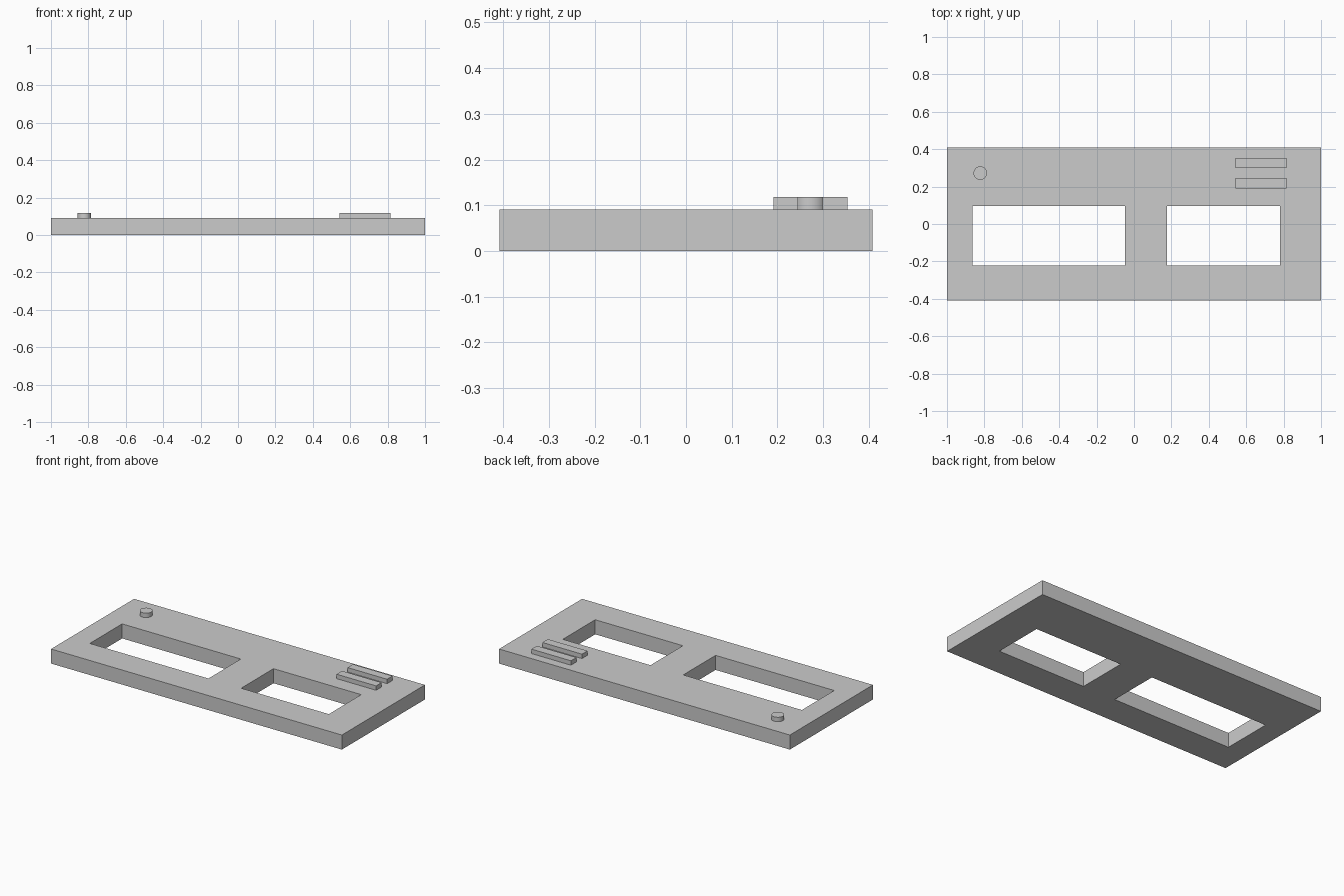
import bpy

old = bpy.data.objects.get("Cube")
if old:
    bpy.data.objects.remove(old, do_unlink=True)

THICK = 0.0905    # panel thickness
RAISE = 0.0275    # height of the raised details
SINK = 0.01       # overlap of the details into the panel

grey = bpy.data.materials.new("light grey")
grey.use_nodes = True
colour = (0.6, 0.6, 0.6, 1)
grey.diffuse_color = colour
grey.node_tree.nodes["Principled BSDF"].inputs["Base Color"].default_value = colour


def block(name, x, y, z):
    """Box spanning the given (low, high) ranges."""
    spans = (x, y, z)
    bpy.ops.mesh.primitive_cube_add(size=1, location=[sum(s) / 2 for s in spans])
    ob = bpy.context.object
    ob.name = name
    ob.scale = [s[1] - s[0] for s in spans]
    bpy.ops.object.transform_apply(location=False, rotation=False, scale=True)
    ob.data.materials.append(grey)
    return ob


# Flat panel with two rectangular windows cut through
panel = block("panel", (-1, 1), (-0.408, 0.408), (0, THICK))
for side, span in (("right", (-0.864, -0.048)), ("left", (0.177, 0.78))):
    cutter = block(side + "_window_cutter", span, (-0.222, 0.096), (-0.1, 0.2))
    cutter.hide_render = True
    cut = panel.modifiers.new(side + "_window", "BOOLEAN")
    cut.operation = "DIFFERENCE"
    cut.solver = "EXACT"
    cut.object = cutter
    bpy.context.view_layer.objects.active = panel
    bpy.ops.object.modifier_apply(modifier=cut.name)
    bpy.data.objects.remove(cutter, do_unlink=True)

# Two raised bars at the back left
for name, y in (("front_bar", 0.191), ("back_bar", 0.299)):
    block(name, (0.544, 0.816), (y, y + 0.054), (THICK - SINK, THICK + RAISE))

# Round button at the back right
bpy.ops.mesh.primitive_cylinder_add(
    vertices=48, radius=0.036, depth=RAISE + SINK,
    location=(-0.822, 0.272, THICK + (RAISE - SINK) / 2))
button = bpy.context.object
button.name = "round_button"
button.data.materials.append(grey)
bpy.ops.object.shade_smooth_by_angle()
